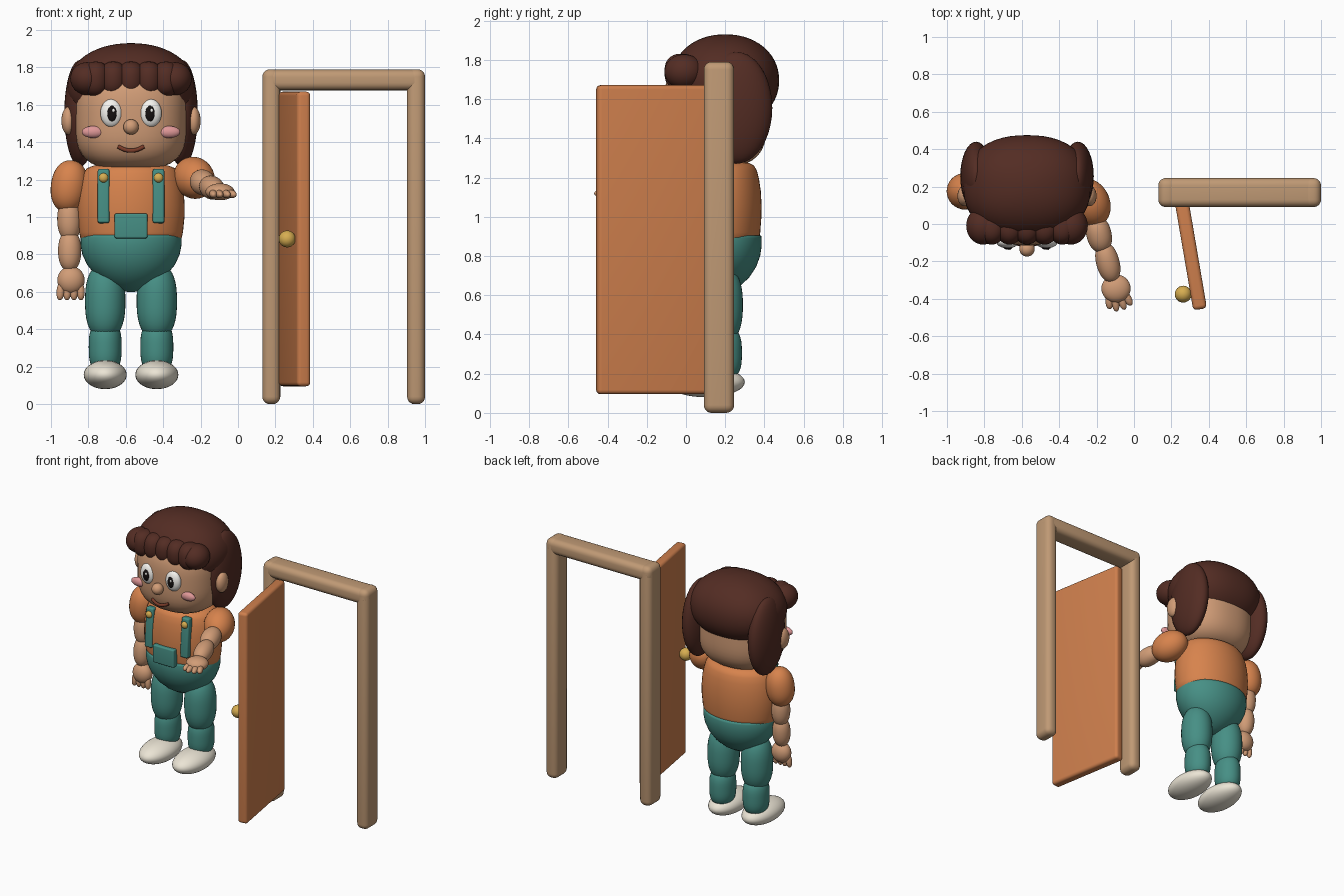
import bpy, bmesh, math
from mathutils import Vector, Matrix

if "Cube" in bpy.data.objects:
    bpy.data.objects.remove(bpy.data.objects["Cube"])


def mat(name, r, g, b):
    m = bpy.data.materials.new(name)
    m.diffuse_color = [(c / 255) ** 2.2 for c in (r, g, b)] + [1]
    m.use_nodes = True
    m.node_tree.nodes["Principled BSDF"].inputs["Base Color"].default_value = m.diffuse_color
    return m


SKIN = mat("skin", 208, 155, 118)
HAIR = mat("hair", 84, 48, 40)
SHIRT = mat("shirt_orange", 214, 130, 78)
TEAL = mat("teal", 72, 142, 132)
CREAM = mat("cream", 235, 228, 212)
WHITE = mat("white", 245, 243, 238)
BLACK = mat("black", 28, 24, 24)
PINK = mat("pink", 222, 150, 150)
GOLD = mat("gold", 214, 172, 82)
LIP = mat("lip", 120, 62, 45)
DOOR = mat("door_orange", 205, 126, 78)
FRAME = mat("frame_wood", 190, 152, 116)


def finish(name, bm, m):
    me = bpy.data.meshes.new(name)
    bm.to_mesh(me)
    bm.free()
    ob = bpy.data.objects.new(name, me)
    bpy.context.collection.objects.link(ob)
    me.materials.append(m)
    for p in me.polygons:
        p.use_smooth = True
    return ob


def blob(name, c, r, m, a=2.0, b=2.0, axis=None, seg=32):
    """Super-ellipsoid: a rounds the plan, b the profile; axis aims local z."""
    bm = bmesh.new()
    bmesh.ops.create_uvsphere(bm, u_segments=seg, v_segments=seg // 2 + 4, radius=1)
    rot = Vector(axis).to_track_quat('Z', 'Y').to_matrix() if axis else Matrix.Identity(3)
    for v in bm.verts:
        x, y, z = v.co
        k = ((abs(x) ** a + abs(y) ** a) ** (b / a) + abs(z) ** b) ** (-1 / b)
        v.co = rot @ Vector((x * k * r[0], y * k * r[1], z * k * r[2])) + Vector(c)
    return finish(name, bm, m)


def limb(name, p, q, r, m, b=2.2):
    p, q = Vector(p), Vector(q)
    return blob(name, (p + q) / 2, (r, r, (q - p).length / 2), m, 2, b, q - p)


def lathe(name, prof, c, sy, m, n=48):
    bm = bmesh.new()
    rings = [[bm.verts.new((c[0] + r * math.cos(2 * math.pi * i / n),
                            c[1] + sy * r * math.sin(2 * math.pi * i / n), z))
              for i in range(n)] for r, z in prof]
    for lo, hi in zip(rings, rings[1:]):
        for i in range(n):
            j = (i + 1) % n
            bm.faces.new((lo[i], lo[j], hi[j], hi[i]))
    bm.faces.new(rings[0][::-1])
    bm.faces.new(rings[-1])
    return finish(name, bm, m)


def box(name, c, size, m, bevel, rz=0, rx=0):
    bm = bmesh.new()
    bmesh.ops.create_cube(bm, size=1, matrix=Matrix.Diagonal((*size, 1)))
    bmesh.ops.bevel(bm, geom=bm.edges[:], offset=bevel, segments=5, profile=0.5, affect='EDGES')
    ob = finish(name, bm, m)
    ob.location = c
    ob.rotation_euler = (rx, 0, rz)
    return ob


CX = -0.572

# Head and hair
blob("head", (CX, 0.15, 1.53), (0.3, 0.265, 0.275), SKIN, 2.3, 3.2, seg=48)
blob("hair_cap", (CX, 0.2, 1.695), (0.34, 0.275, 0.235), HAIR, 2.3, 2.1, seg=48)
for i in range(-2, 3):
    blob("fringe_curl", (CX + i * 0.094, -0.022, 1.738), (0.075, 0.088, 0.093), HAIR, 2, 2.4)
for s in (-1, 1):
    blob("fringe_end", (CX + s * 0.235, -0.01, 1.74), (0.09, 0.1, 0.088), HAIR)
    blob("side_hair", (CX + s * 0.272, 0.255, 1.555), (0.085, 0.185, 0.285), HAIR)
    blob("ear", (CX + s * 0.335, 0.15, 1.515), (0.037, 0.055, 0.075), SKIN)
    # Face
    blob("eye_white", (CX + s * 0.104, -0.095, 1.556), (0.06, 0.035, 0.075), WHITE)
    blob("pupil", (CX + s * 0.102, -0.122, 1.554), (0.026, 0.015, 0.042), BLACK)
    blob("eye_glint", (CX + s * 0.102 + 0.008, -0.135, 1.57), (0.008, 0.005, 0.01), WHITE, seg=12)
    blob("cheek", (CX + s * 0.203, -0.065, 1.455), (0.06, 0.025, 0.032), PINK)
blob("nose", (CX, -0.133, 1.482), (0.041, 0.041, 0.041), SKIN)
cu = bpy.data.curves.new("mouth", 'CURVE')
cu.dimensions = '3D'
cu.bevel_depth = 0.011
cu.use_fill_caps = True
sp = cu.splines.new('POLY')
sp.points.add(12)
for i, p in enumerate(sp.points):
    t = i / 6 - 1
    p.co = (CX + t * 0.068, -0.112 + 0.012 * t * t, 1.355 + 0.022 * t * t, 1)
cu.materials.append(LIP)
bpy.context.collection.objects.link(bpy.data.objects.new("mouth", cu))

# Torso
lathe("shirt", [(0.262, 0.85), (0.278, 0.92), (0.286, 1.0), (0.287, 1.06), (0.282, 1.13),
                (0.27, 1.19), (0.255, 1.235), (0.235, 1.262), (0.2, 1.275), (0.12, 1.28)],
      (CX, 0.17), 0.75, SHIRT)
lathe("trousers", [(0.02, 0.6), (0.07, 0.615), (0.13, 0.645), (0.19, 0.69), (0.235, 0.745),
                   (0.26, 0.8), (0.27, 0.85), (0.27, 0.89), (0.266, 0.905), (0.2, 0.91)],
      (CX, 0.17), 0.8, TEAL)
box("bib_pocket", (CX, -0.045, 0.953), (0.175, 0.05, 0.133), TEAL, 0.01)

# Straps, legs and shoes
for s in (-1, 1):
    x = CX + s * 0.147
    box("strap", (x, -0.005, 1.112), (0.062, 0.05, 0.29), TEAL, 0.012, rx=-0.07)
    blob("strap_button", (x, -0.025, 1.21), (0.025, 0.018, 0.025), GOLD, seg=16)
    x = CX + s * 0.138
    blob("thigh", (x, 0.175, 0.55), (0.108, 0.115, 0.2), TEAL, 2, 2.5)
    blob("shin", (x, 0.185, 0.305), (0.088, 0.1, 0.135), TEAL, 2, 3)
    blob("shoe", (x, 0.1, 0.157), (0.115, 0.2, 0.077), CREAM)

# Hanging arm
limb("sleeve_down", (-0.885, 0.175, 1.303), (-0.92, 0.175, 1.025), 0.098, SHIRT)
limb("upper_arm_down", (-0.905, 0.17, 1.1), (-0.9, 0.165, 0.87), 0.064, SKIN)
limb("forearm_down", (-0.9, 0.165, 0.93), (-0.9, 0.15, 0.71), 0.062, SKIN)
blob("palm_down", (-0.893, 0.148, 0.662), (0.073, 0.055, 0.075), SKIN)
for i in range(4):
    x = -0.945 + i * 0.034
    limb("finger_down", (x, 0.14, 0.65), (x - 0.008 + i * 0.004, 0.135, 0.556), 0.021, SKIN)

# Reaching arm
blob("sleeve_reach", (-0.235, 0.115, 1.21), (0.105, 0.11, 0.135), SHIRT, axis=(0.4, -0.85, -0.3))
limb("upper_arm_reach", (-0.21, 0.04, 1.205), (-0.165, -0.15, 1.165), 0.067, SKIN)
limb("forearm_reach", (-0.168, -0.1, 1.175), (-0.112, -0.31, 1.14), 0.062, SKIN)
blob("palm_reach", (-0.096, -0.345, 1.135), (0.078, 0.075, 0.045), SKIN)
for bx, tx, ty in ((-0.135, -0.13, -0.455), (-0.11, -0.092, -0.468),
                   (-0.08, -0.05, -0.458), (-0.055, -0.015, -0.435)):
    limb("finger_reach", (bx, -0.36, 1.13), (tx, ty, 1.118), 0.021, SKIN)

# Door frame and open door
for x in (0.178, 0.952):
    box("door_post", (x, 0.168, 0.895), (0.096, 0.155, 1.79), FRAME, 0.04)
box("door_lintel", (0.565, 0.168, 1.733), (0.87, 0.155, 0.11), FRAME, 0.04)
box("door_panel", (0.302, -0.155, 0.883), (0.074, 0.61, 1.575), DOOR, 0.022, rz=math.radians(9.7))
blob("door_knob", (0.263, -0.375, 0.883), (0.045, 0.045, 0.045), GOLD)
